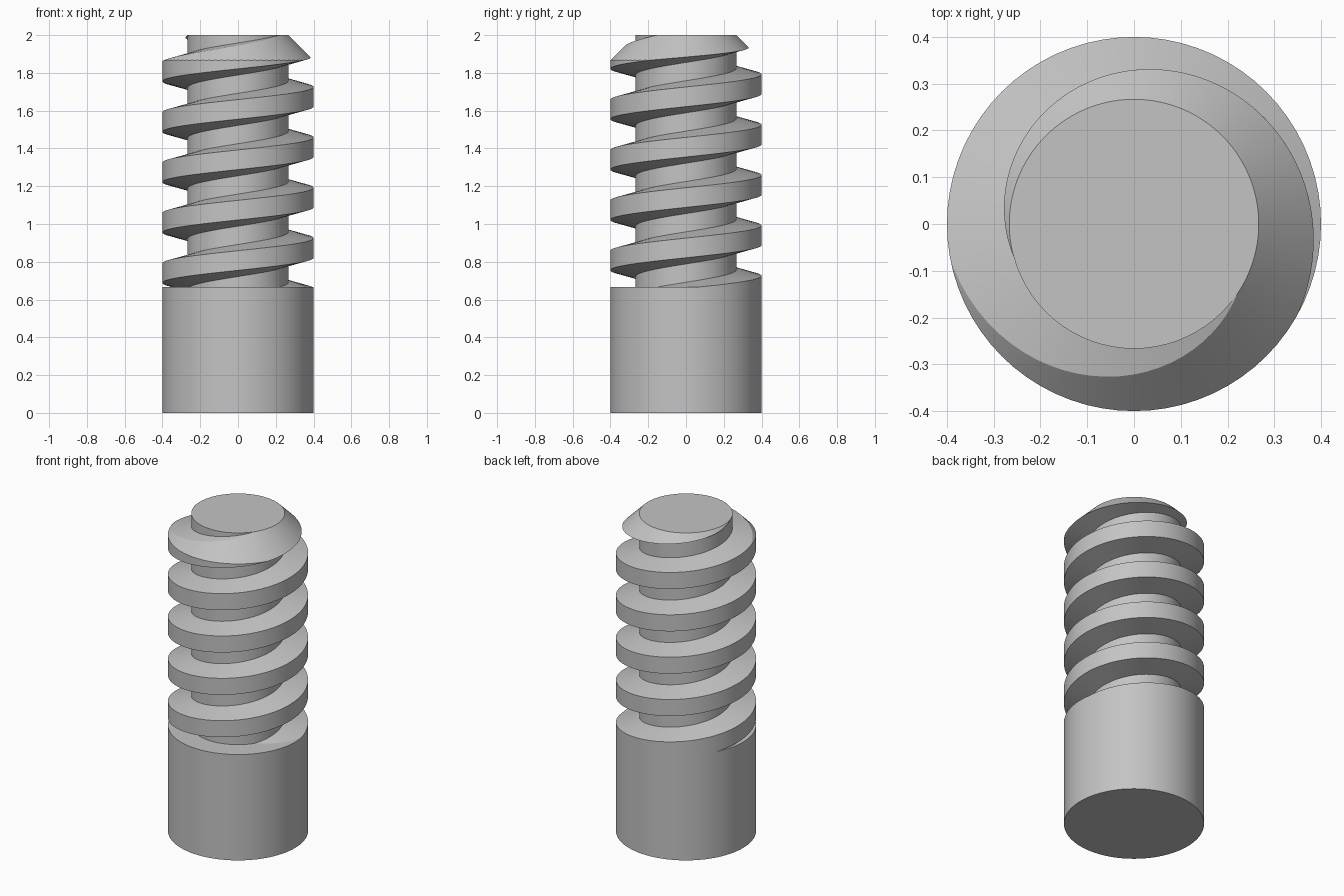
import bpy
import bmesh
import math

cube = bpy.data.objects.get("Cube")
if cube:
    bpy.data.objects.remove(cube, do_unlink=True)

SEG = 72                 # facets per turn
CREST_R = 0.4
ROOT_R = 0.2667
PITCH = 0.2667
HEAD_TOP = 0.6667
TOP = 2.0
PHASE = 0.0733           # ridge centre height at angle zero

steel = bpy.data.materials.new("plain grey")
steel.use_nodes = True
grey = (0.55, 0.55, 0.55, 1)
steel.diffuse_color = grey
steel.node_tree.nodes["Principled BSDF"].inputs["Base Color"].default_value = grey


def add_mesh(name, bm):
    bmesh.ops.recalc_face_normals(bm, faces=bm.faces)
    mesh = bpy.data.meshes.new(name)
    bm.to_mesh(mesh)
    bm.free()
    mesh.materials.append(steel)
    obj = bpy.data.objects.new(name, mesh)
    bpy.context.collection.objects.link(obj)
    return obj


def frustum(name, r_low, r_high, z_low, z_high, seg=SEG):
    bm = bmesh.new()
    bmesh.ops.create_cone(bm, cap_ends=True, segments=seg, radius1=r_low,
                          radius2=r_high, depth=z_high - z_low)
    bmesh.ops.translate(bm, verts=bm.verts, vec=(0, 0, (z_low + z_high) / 2))
    return add_mesh(name, bm)


def activate(obj):
    bpy.ops.object.select_all(action='DESELECT')
    obj.select_set(True)
    bpy.context.view_layer.objects.active = obj


def helical_ridge(name, start, end):
    """Sweep a trapezoid thread section upward between two turn counts."""
    inner = ROOT_R - 0.002
    crest, root = 0.052, 0.0855
    section = [(inner, -root), (CREST_R, -crest), (CREST_R, crest), (inner, root)]
    bm = bmesh.new()
    rings = []
    for i in range(int(start * SEG), int(end * SEG) + 1):
        a = 2 * math.pi * i / SEG
        z = PHASE + PITCH * i / SEG
        rings.append([bm.verts.new((r * math.cos(a), r * math.sin(a), z + dz))
                      for r, dz in section])
    for lower, upper in zip(rings, rings[1:]):
        for k in range(4):
            n = (k + 1) % 4
            bm.faces.new((lower[k], lower[n], upper[n], upper[k]))
    bm.faces.new(rings[0])
    bm.faces.new(rings[-1])
    return add_mesh(name, bm)


# Solid head and threaded core
head = frustum("head", CREST_R, CREST_R, 0, HEAD_TOP)
core = frustum("core", ROOT_R, ROOT_R, HEAD_TOP - 0.02, TOP)

# Thread, trimmed to the head top and to a 45 degree chamfer at the tip
thread = helical_ridge("thread", 1.5, 8)
envelope = frustum("chamfer_envelope", ROOT_R + TOP - HEAD_TOP, ROOT_R,
                   HEAD_TOP, TOP, SEG * 2)
envelope.hide_render = True
trim = thread.modifiers.new("trim", 'BOOLEAN')
trim.operation = 'INTERSECT'
trim.solver = 'EXACT'
trim.object = envelope
activate(thread)
bpy.ops.object.modifier_apply(modifier=trim.name)
bpy.data.objects.remove(envelope, do_unlink=True)

# Smooth round walls with crisp rims and thread edges
for part in (head, core, thread):
    activate(part)
    bpy.ops.object.shade_smooth_by_angle(angle=math.radians(25))
